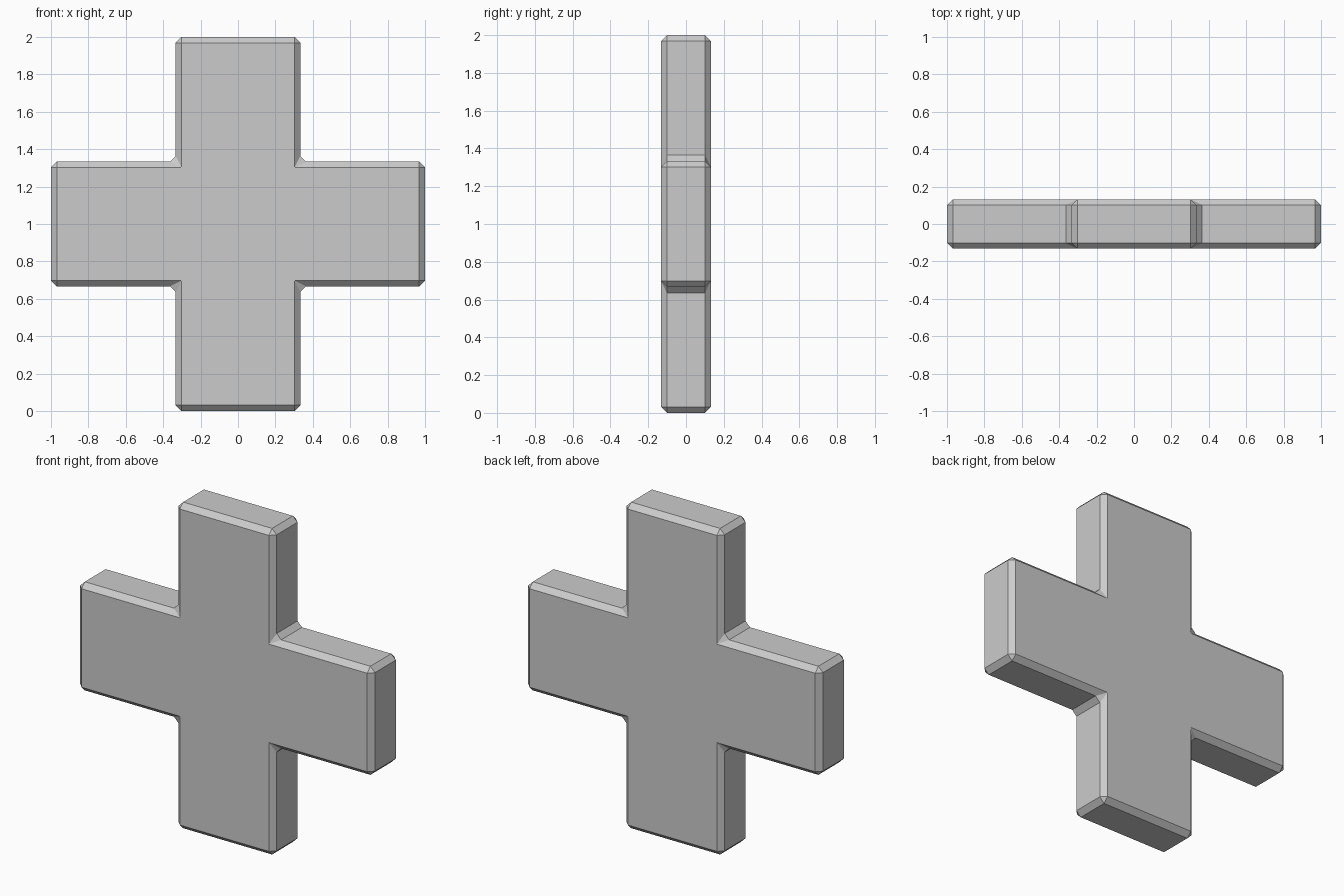
import bpy, bmesh

if "Cube" in bpy.data.objects:
    bpy.data.objects.remove(bpy.data.objects["Cube"])

A, R, D, B = 0.333, 1.0, 0.132, 0.031   # arm half width, reach, half depth, chamfer

# Plus-shaped outline, one quadrant corner set turned four times
outline = []
x = [(R, -A), (R, A), (A, A)]
for _ in range(4):
    outline += x
    x = [(-v, u) for u, v in x]

# Extrude the outline through the depth
bm = bmesh.new()
face = bm.faces.new([bm.verts.new((u, -D, v + 1)) for u, v in outline])
ext = bmesh.ops.extrude_face_region(bm, geom=[face], use_keep_orig=True)
new_verts = [g for g in ext["geom"] if isinstance(g, bmesh.types.BMVert)]
bmesh.ops.translate(bm, verts=new_verts, vec=(0, 2 * D, 0))
bmesh.ops.recalc_face_normals(bm, faces=bm.faces[:])

# Chamfer every edge, inner corners included
bmesh.ops.bevel(bm, geom=bm.edges[:], offset=B, offset_type='OFFSET',
                segments=1, profile=0.5, affect='EDGES', clamp_overlap=True)
bmesh.ops.recalc_face_normals(bm, faces=bm.faces[:])

mesh = bpy.data.meshes.new("plus_block")
bm.to_mesh(mesh)
bm.free()
obj = bpy.data.objects.new("plus_block", mesh)
bpy.context.collection.objects.link(obj)
